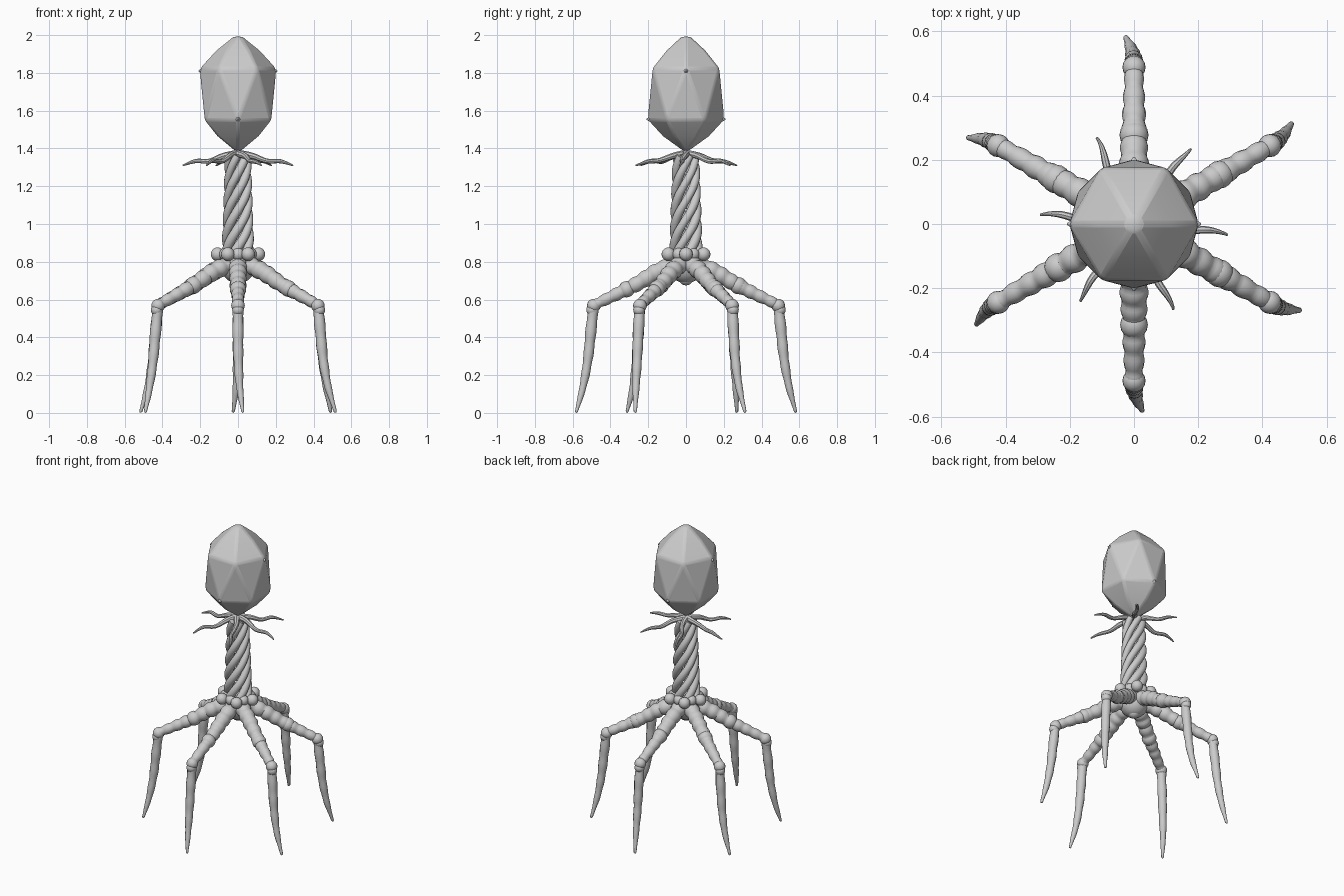
import bpy, bmesh, math, random
from mathutils import Vector

if "Cube" in bpy.data.objects:
    bpy.data.objects.remove(bpy.data.objects["Cube"])

random.seed(4)


def finish(name, bm, angle=40):
    bmesh.ops.recalc_face_normals(bm, faces=bm.faces[:])
    me = bpy.data.meshes.new(name)
    bm.to_mesh(me)
    bm.free()
    ob = bpy.data.objects.new(name, me)
    bpy.context.collection.objects.link(ob)
    bpy.ops.object.select_all(action='DESELECT')
    bpy.context.view_layer.objects.active = ob
    ob.select_set(True)
    bpy.ops.object.shade_smooth_by_angle(angle=math.radians(angle))
    return ob


def tube(bm, pts, radii, sides=12):
    """Capped tube through pts with one radius per point."""
    rings = []
    for i, p in enumerate(pts):
        t = (pts[min(i + 1, len(pts) - 1)] - pts[max(i - 1, 0)]).normalized()
        ref = Vector((0, 0, 1)) if abs(t.z) < 0.8 else Vector((p.x, p.y, 0)).normalized()
        u = t.cross(ref).normalized()
        v = u.cross(t)
        rings.append([bm.verts.new(p + radii[i] * (math.cos(a) * u + math.sin(a) * v))
                      for a in (2 * math.pi * k / sides for k in range(sides))])
    for a, b in zip(rings, rings[1:]):
        for k in range(sides):
            j = (k + 1) % sides
            bm.faces.new((a[k], a[j], b[j], b[k]))
    bm.faces.new(rings[0])
    bm.faces.new(rings[-1])


def ball(bm, pos, r):
    ret = bmesh.ops.create_uvsphere(bm, u_segments=16, v_segments=10, radius=r)
    bmesh.ops.translate(bm, verts=ret['verts'], vec=pos)


def polar(r, deg, z, side=0.0):
    a = math.radians(deg)
    return Vector((r * math.cos(a) - side * math.sin(a), r * math.sin(a) + side * math.cos(a), z))


def sample(keys, t):
    """Smooth (Catmull-Rom) interpolation over evenly spaced key tuples."""
    n = len(keys) - 1
    i = min(int(t * n), n - 1)
    f = t * n - i
    p0, p1, p2, p3 = (keys[min(max(i + d, 0), n)] for d in (-1, 0, 1, 2))
    return [0.5 * (2 * b + (c - a) * f + (2 * a - 5 * b + 4 * c - d) * f * f
                   + (3 * b - a - 3 * c + d) * f ** 3) for a, b, c, d in zip(p0, p1, p2, p3)]


# Head: hexagonal antiprism with blunt points above and below
bm = bmesh.new()
for k in range(6):
    bm.verts.new(polar(0.035, 60 * k, 1.985))
    bm.verts.new(polar(0.118, 60 * k, 1.918))
    bm.verts.new(polar(0.203, 60 * k, 1.825))
    bm.verts.new(polar(0.203, 60 * k + 30, 1.55))
    bm.verts.new(polar(0.125, 60 * k + 30, 1.465))
bm.verts.new((0, 0, 2.0))
bm.verts.new((0, 0, 1.375))
bmesh.ops.convex_hull(bm, input=bm.verts[:])
head = finish("head", bm, 12)
bev = head.modifiers.new("soft_edges", 'BEVEL')
bev.width = 0.012
bev.segments = 2
bev.limit_method = 'ANGLE'
bev.angle_limit = math.radians(18)

# Small studs on four corners of the head
bm = bmesh.new()
for deg, z in ((0, 1.81), (180, 1.81), (90, 1.555), (270, 1.555)):
    tube(bm, [polar(0.18, deg, z), polar(0.195, deg, z), polar(0.208, deg, z)], [0.018, 0.012, 0.003], 8)
finish("head_studs", bm)

# Tail: core with six twisted strands
bm = bmesh.new()
zs = [0.78, 0.9, 1.1, 1.3, 1.385]
tube(bm, [Vector((0, 0, z)) for z in zs], [0.075, 0.068, 0.062, 0.056, 0.04], 24)
finish("tail_core", bm)
bm = bmesh.new()
N = 44
for k in range(6):
    pts, rad = [], []
    for i in range(N + 1):
        t = i / N
        pts.append(polar(0.064 - 0.014 * t, 60 * k + 325 * t, 0.83 + 0.53 * t))
        rad.append(0.025 - 0.004 * t + 0.0015 * math.sin(9 * t + 2 * k))
    tube(bm, pts, rad, 10)
finish("tail_strands", bm)

# Collar whiskers
bm = bmesh.new()
for k in range(6):
    deg = 60 * k - 6
    w = random.uniform(-0.008, 0.008)
    keys = [(0.01, 1.372, 0.02), (0.08, 1.36, 0.016), (0.155, 1.338 + w, 0.0125),
            (0.225, 1.328 - w, 0.011), (0.293, 1.31, 0.004)]
    pts, rad = [], []
    for i in range(21):
        r, z, q = sample(keys, i / 20)
        pts.append(polar(r, deg, z, 0.006 * math.sin(i * 0.5 + k)))
        rad.append(q)
    tube(bm, pts, rad, 8)
finish("collar_whiskers", bm)

# Base: hub and ring of balls between the legs
bm = bmesh.new()
ball(bm, (0, 0, 0.775), 0.09)
ball(bm, (0, 0, 0.715), 0.04)
finish("base_hub", bm)
bm = bmesh.new()
for k in range(6):
    ball(bm, polar(0.108, 60 * k, 0.84), 0.036)
    ball(bm, polar(0.075, 60 * k + 30, 0.84), 0.034)
finish("base_balls", bm)

# Six legs: lumpy thigh, knee ball, tapering shin
for k in range(6):
    deg = 60 * k + 30
    bm = bmesh.new()
    keys = [(0.05, 0.79, 0.045), (0.155, 0.745, 0.045), (0.265, 0.68, 0.039),
            (0.375, 0.625, 0.033), (0.485, 0.572, 0.027)]
    phase = random.uniform(0, 3)
    pts, rad = [], []
    for i in range(49):
        t = i / 48
        r, z, q = sample(keys, t)
        pts.append(polar(r, deg, z))
        rad.append(q * (0.9 + 0.18 * abs(math.sin(8.5 * math.pi * t + phase))))
    tube(bm, pts, rad, 14)
    r, z, q = sample(keys, random.uniform(0.5, 0.62))
    ball(bm, polar(r, deg, z), q + 0.007)
    finish(f"thigh_{k + 1}", bm)

    bm = bmesh.new()
    ball(bm, polar(0.488, deg, 0.568), 0.036)
    ball(bm, polar(0.497, deg, 0.545), 0.031)
    finish(f"knee_{k + 1}", bm)

    bm = bmesh.new()
    keys = [(0.49, 0.56, 0.0, 0.028), (0.505, 0.42, 0.0, 0.0285), (0.52, 0.28, 0.002, 0.025),
            (0.545, 0.14, 0.009, 0.019), (0.58, 0.008, 0.025, 0.008)]
    pts, rad = [], []
    for i in range(29):
        r, z, s, q = sample(keys, i / 28)
        pts.append(polar(r, deg, z, s))
        rad.append(q * (1 + 0.05 * math.sin(i * 1.1 + phase)))
    pts.append(polar(0.582, deg, 0.002, 0.026))
    rad.append(0.004)
    tube(bm, pts, rad, 12)
    finish(f"shin_{k + 1}", bm)
